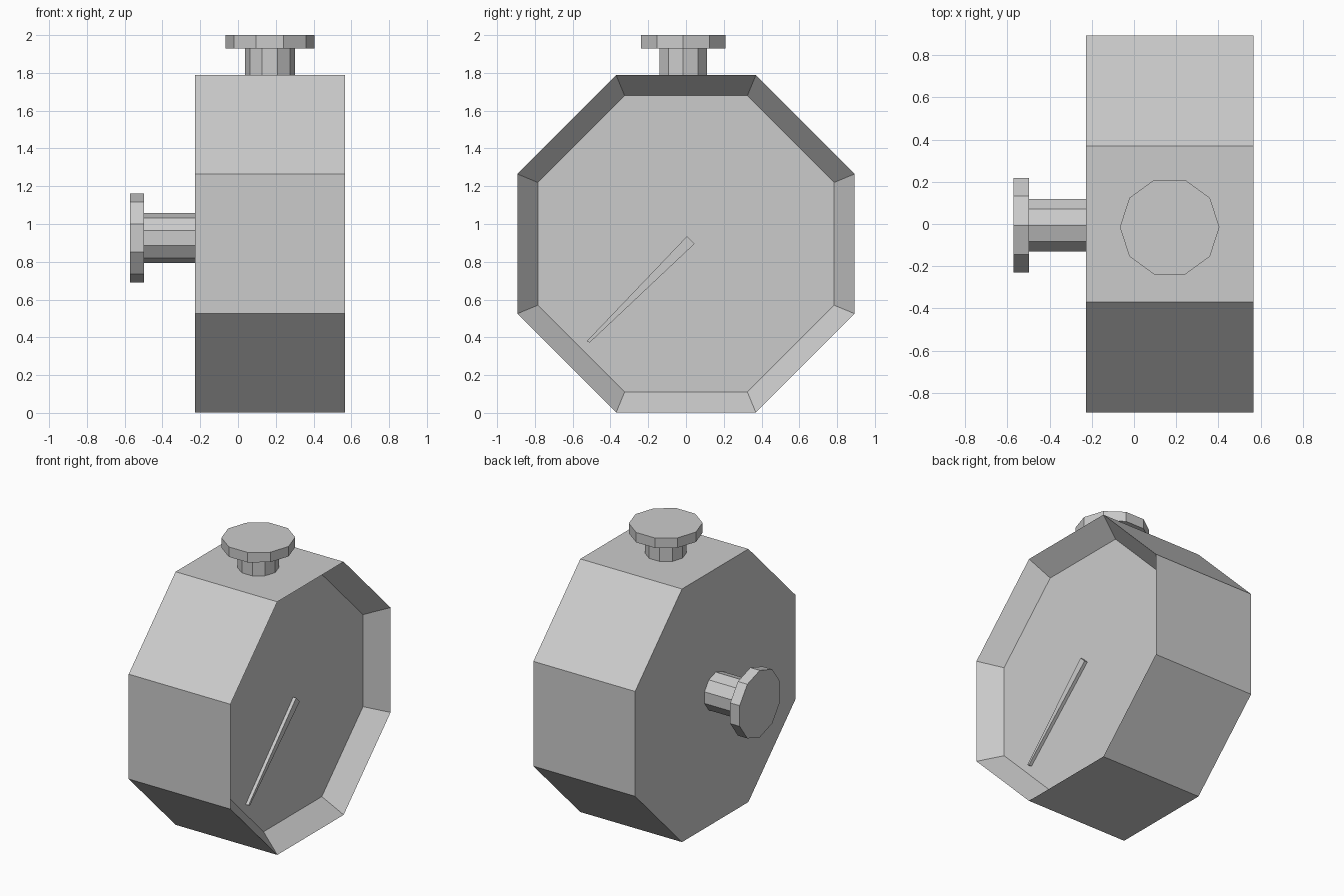
import bpy, bmesh
from math import cos, sin, pi
from mathutils import Matrix, Vector

if "Cube" in bpy.data.objects:
    bpy.data.objects.remove(bpy.data.objects["Cube"])


def loft(name, rings, matrix=Matrix()):
    """Bridge successive closed rings of points and cap both ends."""
    bm = bmesh.new()
    loops = [[bm.verts.new(matrix @ Vector(p)) for p in ring] for ring in rings]
    n = len(loops[0])
    for a, b in zip(loops, loops[1:]):
        for i in range(n):
            j = (i + 1) % n
            bm.faces.new((a[i], a[j], b[j], b[i]))
    bm.faces.new(loops[0][::-1])
    bm.faces.new(loops[-1])
    bmesh.ops.recalc_face_normals(bm, faces=bm.faces)
    mesh = bpy.data.meshes.new(name)
    bm.to_mesh(mesh)
    bm.free()
    obj = bpy.data.objects.new(name, mesh)
    bpy.context.collection.objects.link(obj)
    return obj


def turned(name, sides, profile, matrix, phase=0.0):
    """Faceted turned part from (radius, height) steps along local z."""
    angles = [phase + 2 * pi * i / sides for i in range(sides)]
    return loft(name, [[(r * cos(a), r * sin(a), h) for a in angles]
                       for r, h in profile], matrix)


def knob(name, stem, cap, matrix):
    """Ten-sided stem with a wider flange."""
    turned(name, 10, [(0.132, -0.02), (0.132, stem), (0.236, stem),
                      (0.236, stem + cap)], matrix)


# Octagonal housing with a sloped rim around the recessed dial on +x
BACK, FRONT, DIAL = -0.228, 0.566, 0.427
MID = 0.895
c = cos(pi / 8)
turned("gauge_housing", 8,
       [(0.893 / c, BACK), (0.893 / c, FRONT), (0.784 / c, DIAL)],
       Matrix.Translation((0, 0, MID)) @ Matrix.Rotation(pi / 2, 4, 'Y'), pi / 8)

# Pipe fittings: one on the top, one on the back of the housing
knob("top_fitting", 0.142, 0.07, Matrix.Translation((0.169, -0.015, 1.788)))
knob("rear_fitting", 0.27, 0.074,
     Matrix.Translation((BACK, -0.006, 0.926)) @ Matrix.Rotation(-pi / 2, 4, 'Y'))

# Tapered needle lying on the dial
outline = [(0.005, 0.935), (-0.525, 0.38), (-0.51, 0.372), (0.045, 0.895)]
loft("needle", [[(x, y, z) for y, z in outline] for x in (DIAL - 0.01, DIAL + 0.023)])
